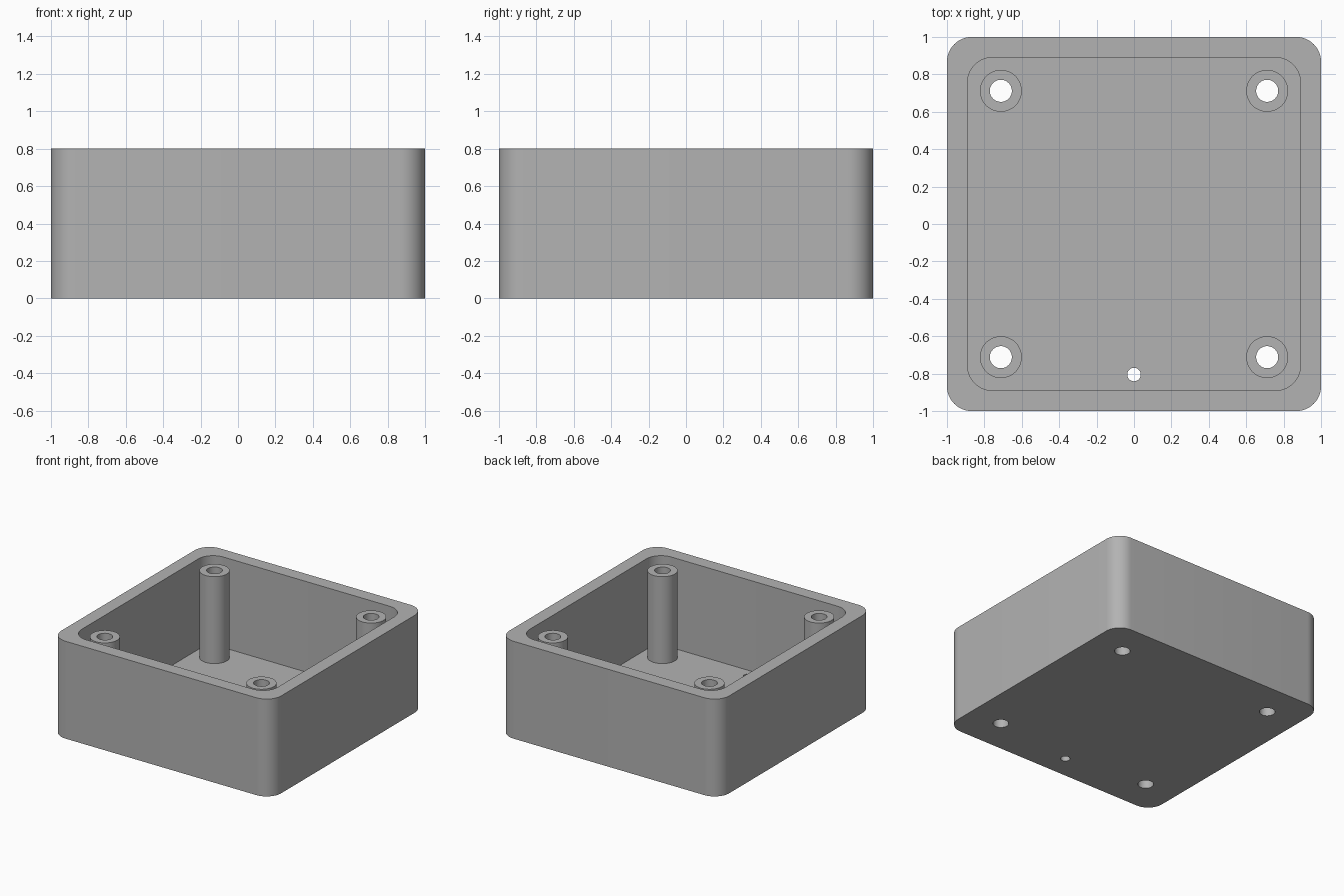
import bpy, bmesh, math

HEIGHT, FLOOR, POST_TOP = 0.8, 0.056, 0.77
POST_OFFSET, POST_R, SCREW_R = 0.712, 0.112, 0.059
CORNER_R = 0.133

cube = bpy.data.objects.get("Cube")
if cube:
    bpy.data.objects.remove(cube, do_unlink=True)

grey = bpy.data.materials.new("plain grey")
grey.use_nodes = True
colour = (0.45, 0.45, 0.45, 1)
grey.diffuse_color = colour
grey.node_tree.nodes["Principled BSDF"].inputs["Base Color"].default_value = colour


def prism(name, outline, z0, z1):
    """Extrude a closed outline from z0 to z1."""
    bm = bmesh.new()
    base = bm.faces.new([bm.verts.new((x, y, z0)) for x, y in outline])
    top = bmesh.ops.extrude_face_region(bm, geom=[base])["geom"]
    bmesh.ops.translate(bm, vec=(0, 0, z1 - z0),
                        verts=[v for v in top if isinstance(v, bmesh.types.BMVert)])
    bmesh.ops.recalc_face_normals(bm, faces=bm.faces)
    mesh = bpy.data.meshes.new(name)
    bm.to_mesh(mesh)
    bm.free()
    mesh.materials.append(grey)
    obj = bpy.data.objects.new(name, mesh)
    bpy.context.collection.objects.link(obj)
    return obj


def circle(cx, cy, r, n=48):
    return [(cx + r * math.cos(math.tau * i / n), cy + r * math.sin(math.tau * i / n))
            for i in range(n)]


def rounded_square(half, r, n=12):
    c = half - r
    points = []
    for k, (sx, sy) in enumerate([(1, 1), (-1, 1), (-1, -1), (1, -1)]):
        for i in range(n + 1):
            a = (k + i / n) * math.pi / 2
            points.append((sx * c + r * math.cos(a), sy * c + r * math.sin(a)))
    return points


def combine(target, tool, operation):
    """Apply a boolean and discard the tool object."""
    bpy.context.view_layer.objects.active = target
    mod = target.modifiers.new(operation.lower(), "BOOLEAN")
    mod.operation, mod.solver, mod.object = operation, "EXACT", tool
    bpy.ops.object.modifier_apply(modifier=mod.name)
    bpy.data.objects.remove(tool, do_unlink=True)


# Open box with rounded corners
box = prism("enclosure", rounded_square(1, CORNER_R), 0, HEIGHT)
combine(box, prism("cavity", rounded_square(0.89, CORNER_R), FLOOR, 1), "DIFFERENCE")

# Four corner screw posts, each drilled through the floor
for sx in (-1, 1):
    for sy in (-1, 1):
        x, y = sx * POST_OFFSET, sy * POST_OFFSET
        combine(box, prism("post", circle(x, y, POST_R), FLOOR / 2, POST_TOP), "UNION")
        combine(box, prism("screw_hole", circle(x, y, SCREW_R), -0.1, 1), "DIFFERENCE")

# Small cable hole near the front wall
combine(box, prism("cable_hole", circle(0, -0.805, 0.036), -0.1, 0.3), "DIFFERENCE")

# Smooth the curved walls, keep the rims sharp
bpy.ops.object.select_all(action="DESELECT")
box.select_set(True)
bpy.context.view_layer.objects.active = box
bpy.ops.object.shade_smooth_by_angle(angle=math.radians(30))
